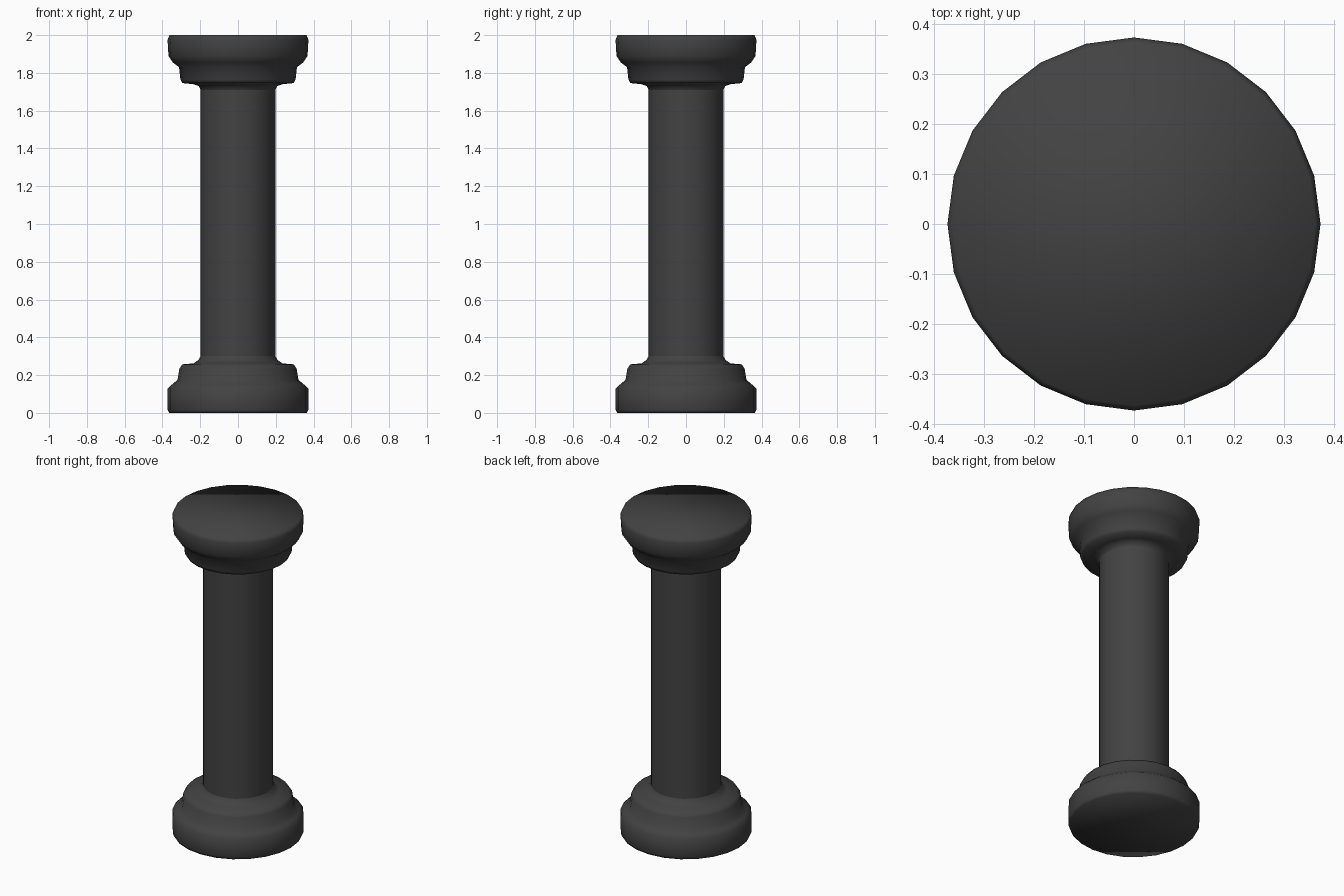
import bpy
import bmesh
import math

old = bpy.data.objects.get("Cube")
if old:
    bpy.data.objects.remove(old, do_unlink=True)

SIDES = 24

# Single dark stone colour
stone = bpy.data.materials.new("dark_grey_stone")
stone.use_nodes = True
colour = (0.055, 0.055, 0.055, 1)
stone.diffuse_color = colour
bsdf = stone.node_tree.nodes["Principled BSDF"]
bsdf.inputs["Base Color"].default_value = colour
bsdf.inputs["Roughness"].default_value = 0.9


def lathe(name, profile, cap_bottom=False, cap_top=False):
    """Revolve (radius, height) points around z, with optional end caps."""
    bm = bmesh.new()
    rings = []
    for r, z in profile:
        ring = []
        for i in range(SIDES):
            a = math.tau * i / SIDES
            ring.append(bm.verts.new((r * math.cos(a), r * math.sin(a), z)))
        rings.append(ring)
    for low, high in zip(rings, rings[1:]):
        for i in range(SIDES):
            j = (i + 1) % SIDES
            bm.faces.new((low[i], low[j], high[j], high[i]))
    if cap_bottom:
        bm.faces.new(rings[0][::-1])
    if cap_top:
        bm.faces.new(rings[-1])
    for face in bm.faces:
        face.smooth = True
    mesh = bpy.data.meshes.new(name)
    bm.to_mesh(mesh)
    bm.free()
    mesh.materials.append(stone)
    obj = bpy.data.objects.new(name, mesh)
    bpy.context.collection.objects.link(obj)
    return obj


# Stepped base with a flared neck
lathe("base", [(0.365, 0), (0.372, 0.015), (0.372, 0.13), (0.35, 0.15),
               (0.32, 0.175), (0.31, 0.235), (0.295, 0.257), (0.235, 0.262),
               (0.21, 0.28), (0.198, 0.3)], cap_bottom=True)

# Plain round shaft
lathe("shaft", [(0.198, 0.3), (0.198, 1.71)])

# Stepped capital with a broad rim
lathe("capital", [(0.198, 1.71), (0.207, 1.73), (0.235, 1.74), (0.295, 1.746),
                  (0.305, 1.765), (0.312, 1.83), (0.345, 1.855), (0.368, 1.89),
                  (0.373, 1.975), (0.363, 2.0)], cap_top=True)
